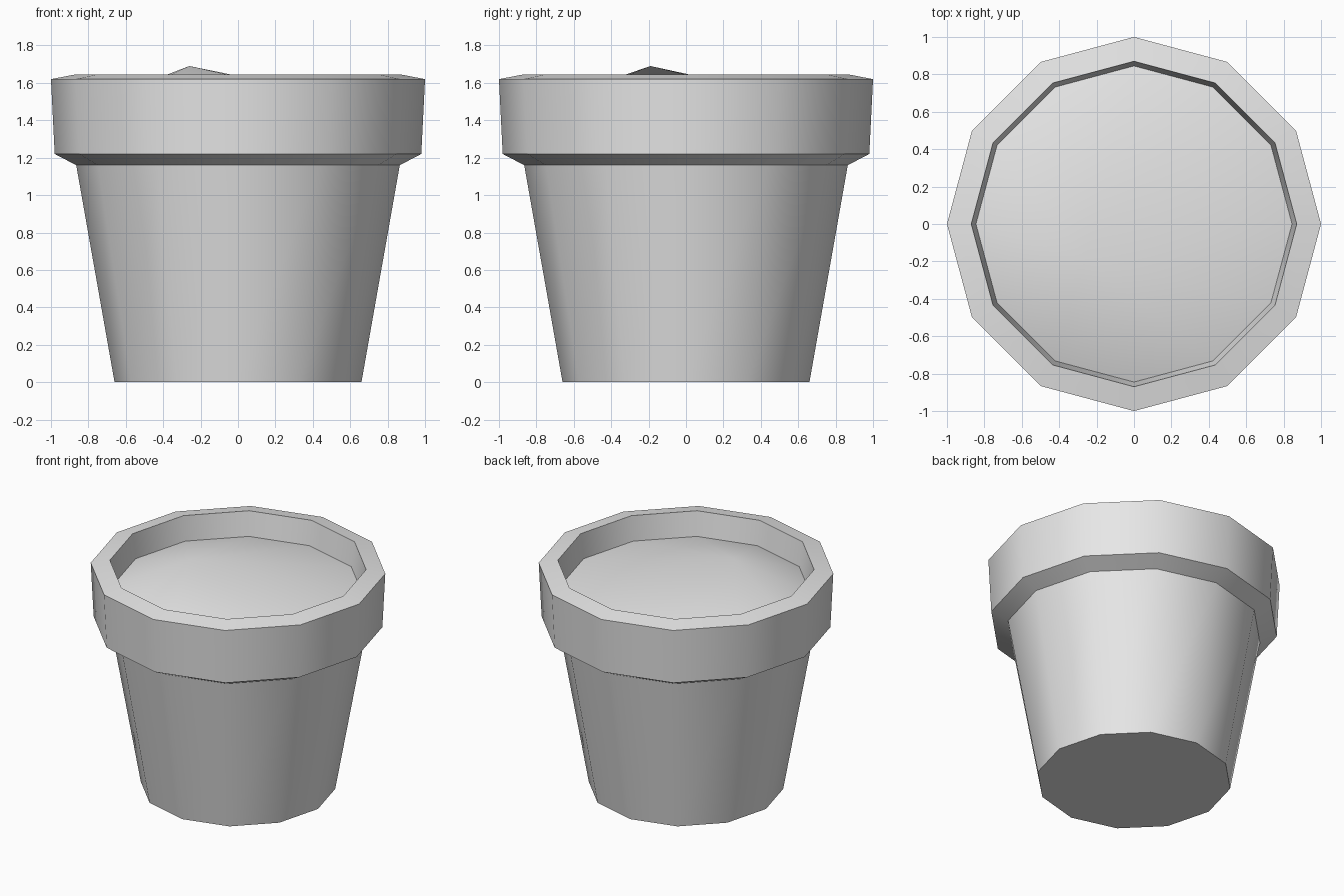
import bpy, bmesh, math

SIDES = 12

cube = bpy.data.objects.get("Cube")
if cube:
    bpy.data.objects.remove(cube, do_unlink=True)

# Single plain grey material
grey = bpy.data.materials.new("plain grey")
grey.use_nodes = True
colour = (0.8, 0.8, 0.8, 1)
grey.diffuse_color = colour
grey.node_tree.nodes["Principled BSDF"].inputs["Base Color"].default_value = colour


def ring(bm, radius, z):
    """Twelve-sided ring of vertices with a corner on +x."""
    angles = [math.tau * i / SIDES for i in range(SIDES)]
    return [bm.verts.new((radius * math.cos(a), radius * math.sin(a), z)) for a in angles]


def finish(name, bm):
    mesh = bpy.data.meshes.new(name)
    bm.to_mesh(mesh)
    bm.free()
    mesh.materials.append(grey)
    obj = bpy.data.objects.new(name, mesh)
    bpy.context.collection.objects.link(obj)
    bpy.ops.object.select_all(action='DESELECT')
    obj.select_set(True)
    bpy.context.view_layer.objects.active = obj
    bpy.ops.object.shade_smooth_by_angle(angle=math.radians(35))
    return obj


# Pot: tapered body, overhanging collar, sloped lip and inner wall
profile = [(0.66, 0), (0.865, 1.16), (0.98, 1.22), (1.0, 1.62),
           (0.87, 1.645), (0.845, 1.465)]
bm = bmesh.new()
rings = [ring(bm, r, z) for r, z in profile]
bm.faces.new(reversed(rings[0]))
for low, high in zip(rings, rings[1:]):
    for i in range(SIDES):
        j = (i + 1) % SIDES
        bm.faces.new((low[i], low[j], high[j], high[i]))
finish("pot", bm)

# Soil: shallow mound with an off-centre peak
bm = bmesh.new()
edge = ring(bm, *profile[-1])
peak = bm.verts.new((-0.26, -0.19, 1.69))
for i in range(SIDES):
    bm.faces.new((edge[i], edge[(i + 1) % SIDES], peak))
finish("soil", bm)
